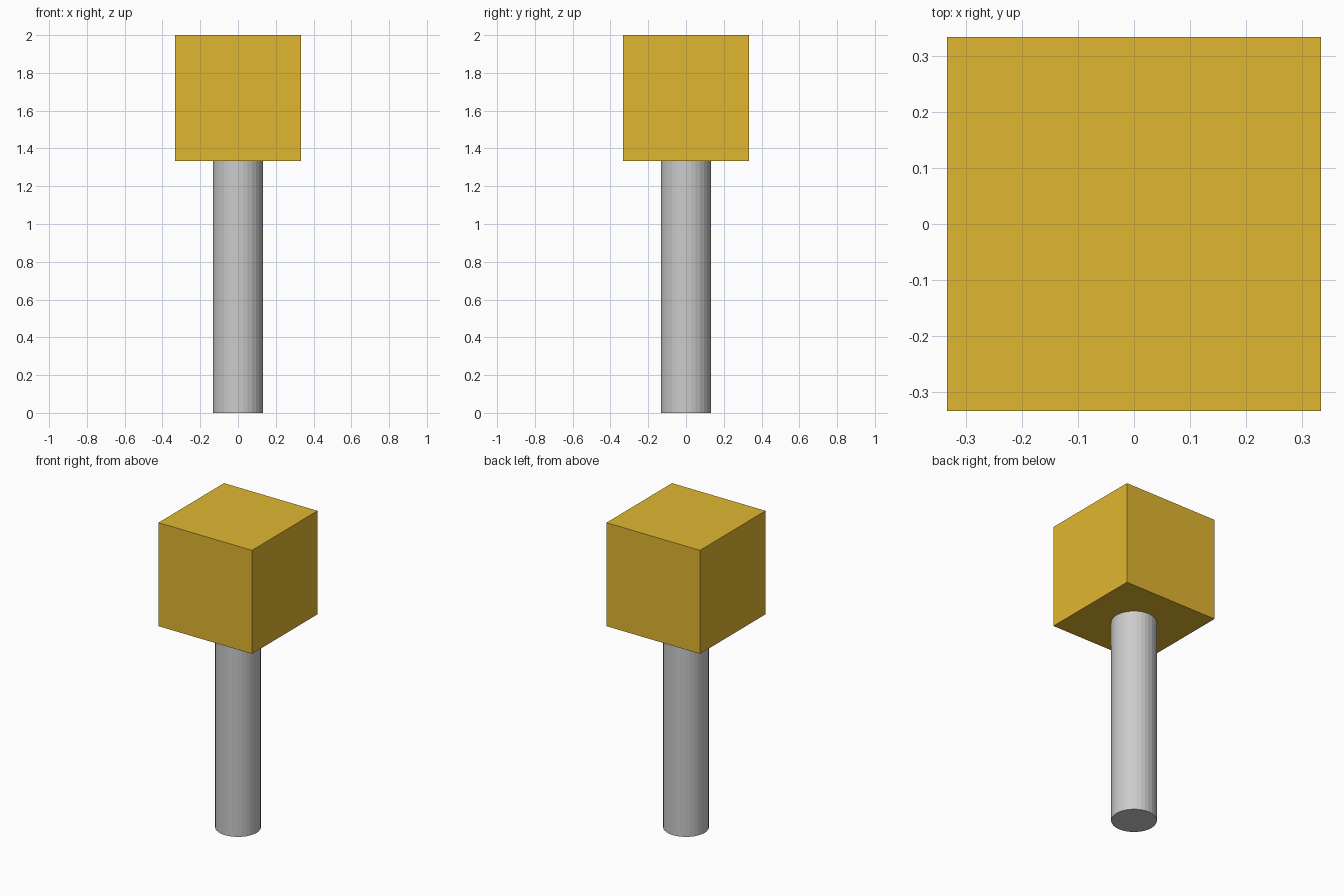
import bpy

if "Cube" in bpy.data.objects:
    bpy.data.objects.remove(bpy.data.objects["Cube"])

SIDE = 2 / 3          # edge of the cube head
SHAFT = 2 - SIDE      # length of the handle


def paint(obj, name, rgb):
    mat = bpy.data.materials.new(name)
    mat.diffuse_color = (*rgb, 1)
    mat.use_nodes = True
    mat.node_tree.nodes["Principled BSDF"].inputs["Base Color"].default_value = mat.diffuse_color
    obj.data.materials.append(mat)


# Round handle, flat-sided
bpy.ops.mesh.primitive_cylinder_add(vertices=32, radius=SIDE * 0.2, depth=SHAFT,
                                    location=(0, 0, SHAFT / 2))
handle = bpy.context.object
handle.name = "handle"

# Cube head resting on top of the handle
bpy.ops.mesh.primitive_cube_add(size=SIDE, location=(0, 0, 2 - SIDE / 2))
head = bpy.context.object
head.name = "head"
paint(head, "yellow", (0.75, 0.47, 0.03))
